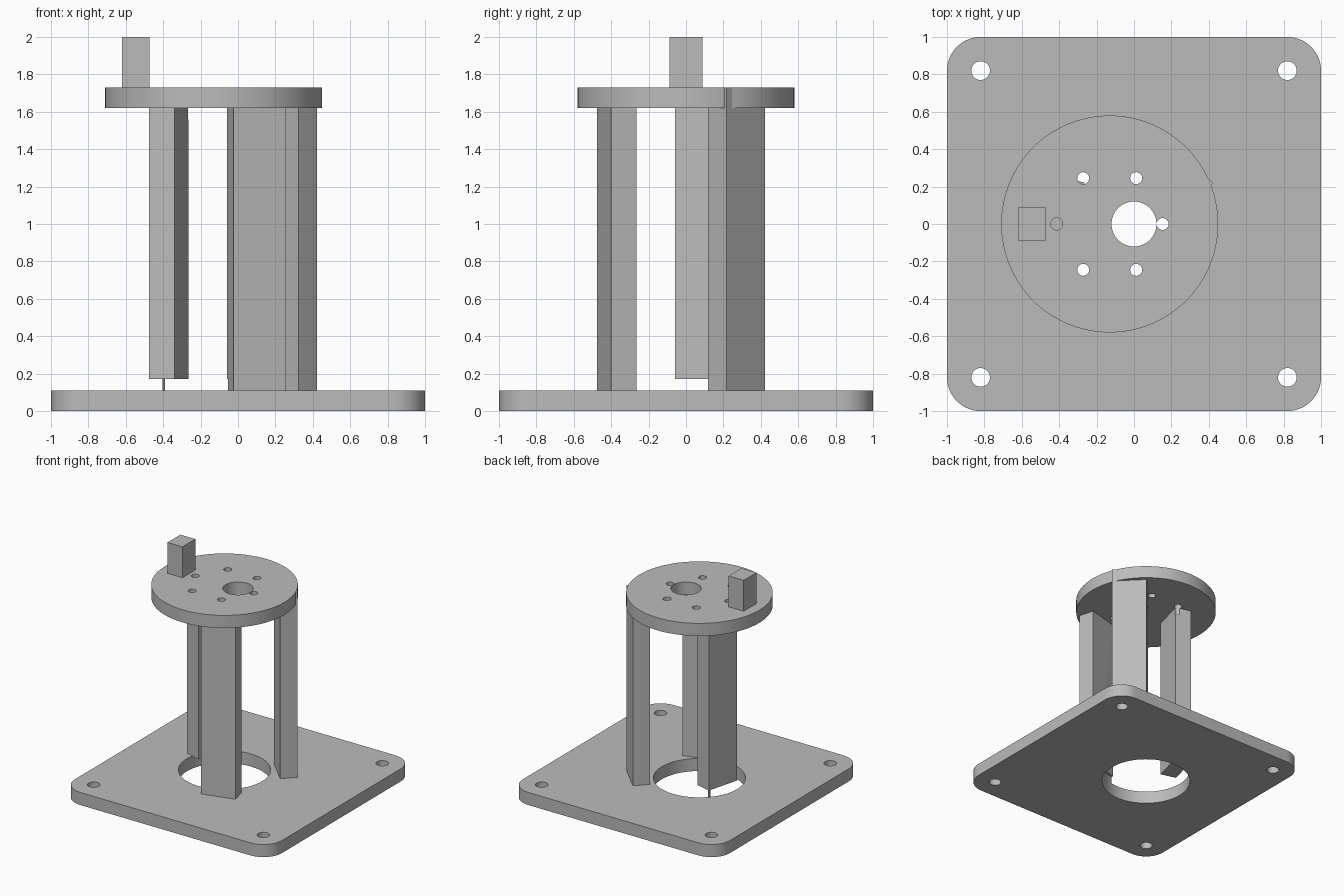
import bpy, bmesh, math
from mathutils import Matrix, Vector

if "Cube" in bpy.data.objects:
    bpy.data.objects.remove(bpy.data.objects["Cube"], do_unlink=True)

grey = bpy.data.materials.new("plain grey")
grey.use_nodes = True
COLOUR = (0.5, 0.5, 0.5, 1)
grey.diffuse_color = COLOUR
grey.node_tree.nodes["Principled BSDF"].inputs["Base Color"].default_value = COLOUR

PLATE = 0.11                  # thickness of both plates
DISC_Z, DISC_TOP = 1.62, 1.73
CLEAR = 0.06                  # how far the cuts run past each plate
OFFSET = Vector((-0.13, 0))   # axis of the disc and of the base opening


def prism(name, outline, z0, z1):
    """Extrude a closed outline between two heights."""
    bm = bmesh.new()
    face = bm.faces.new([bm.verts.new((x, y, z0)) for x, y in outline])
    new = bmesh.ops.extrude_face_region(bm, geom=[face])["geom"]
    bmesh.ops.translate(bm, vec=(0, 0, z1 - z0),
                        verts=[v for v in new if isinstance(v, bmesh.types.BMVert)])
    bmesh.ops.recalc_face_normals(bm, faces=bm.faces)
    mesh = bpy.data.meshes.new(name)
    bm.to_mesh(mesh)
    bm.free()
    mesh.materials.append(grey)
    obj = bpy.data.objects.new(name, mesh)
    bpy.context.collection.objects.link(obj)
    return obj


def arc(cx, cy, r, start, end, n):
    return [(cx + r * math.cos(math.radians(start + (end - start) * i / n)),
             cy + r * math.sin(math.radians(start + (end - start) * i / n)))
            for i in range(n + 1)]


def circle(cx, cy, r, n=64):
    return arc(cx, cy, r, 0, 360, n)[:-1]


def cutter(outline, z0, z1):
    obj = prism("cutter", outline, z0, z1)
    obj.hide_render = True
    return obj


def rectangle(x, y, sx, sy):
    return [(x + a * sx / 2, y + b * sy / 2)
            for a, b in ((-1, -1), (1, -1), (1, 1), (-1, 1))]


def cut(obj, cutters):
    """Subtract the cutters, then shade the round walls smoothly."""
    bpy.ops.object.select_all(action="DESELECT")
    bpy.context.view_layer.objects.active = obj
    obj.select_set(True)
    for c in cutters:
        mod = obj.modifiers.new("cut", "BOOLEAN")
        mod.operation, mod.solver, mod.object = "DIFFERENCE", "EXACT", c
        bpy.ops.object.modifier_apply(modifier=mod.name)
    bpy.ops.object.shade_smooth_by_angle()


# Cutters: base opening, corner holes, disc bore and ring of screw holes
opening = cutter(circle(*OFFSET, 0.365, 96), -CLEAR, PLATE + CLEAR)
corners = [cutter(circle(x, y, 0.05, 32), -CLEAR, PLATE + CLEAR)
           for x in (-0.82, 0.82) for y in (-0.82, 0.82)]
bore = cutter(circle(0, 0, 0.12), DISC_Z - CLEAR, DISC_TOP + CLEAR)
screws = [cutter(circle(OFFSET.x + 0.283 * math.cos(k * math.pi / 3),
                        0.283 * math.sin(k * math.pi / 3), 0.032, 32),
                 DISC_Z - CLEAR, DISC_TOP + CLEAR) for k in range(6)]

# Base plate with rounded corners
outline = []
for k, (sx, sy) in enumerate(((1, 1), (-1, 1), (-1, -1), (1, -1))):
    outline += arc(0.82 * sx, 0.82 * sy, 0.18, 90 * k, 90 * k + 90, 16)
cut(prism("base_plate", outline, 0, PLATE), [opening] + corners)

# Top disc
cut(prism("top_disc", circle(*OFFSET, 0.58, 128), DISC_Z, DISC_TOP), [bore] + screws)

# Three upright legs set evenly about the middle, trimmed by the openings
for name, angle in (("front_leg", -75), ("back_leg", 45), ("side_leg", 165)):
    turn = Matrix.Rotation(math.radians(angle), 2)
    section = [turn @ Vector(p) for p in rectangle(0.383, 0, 0.14, 0.29)]
    cut(prism(name, section, 0.02, DISC_TOP - 0.001), [opening] + screws)

# Small square post on the disc
prism("top_post", rectangle(-0.547, 0, 0.145, 0.178), DISC_TOP - 0.05, 2)

for c in [opening, bore] + corners + screws:
    bpy.data.objects.remove(c, do_unlink=True)
